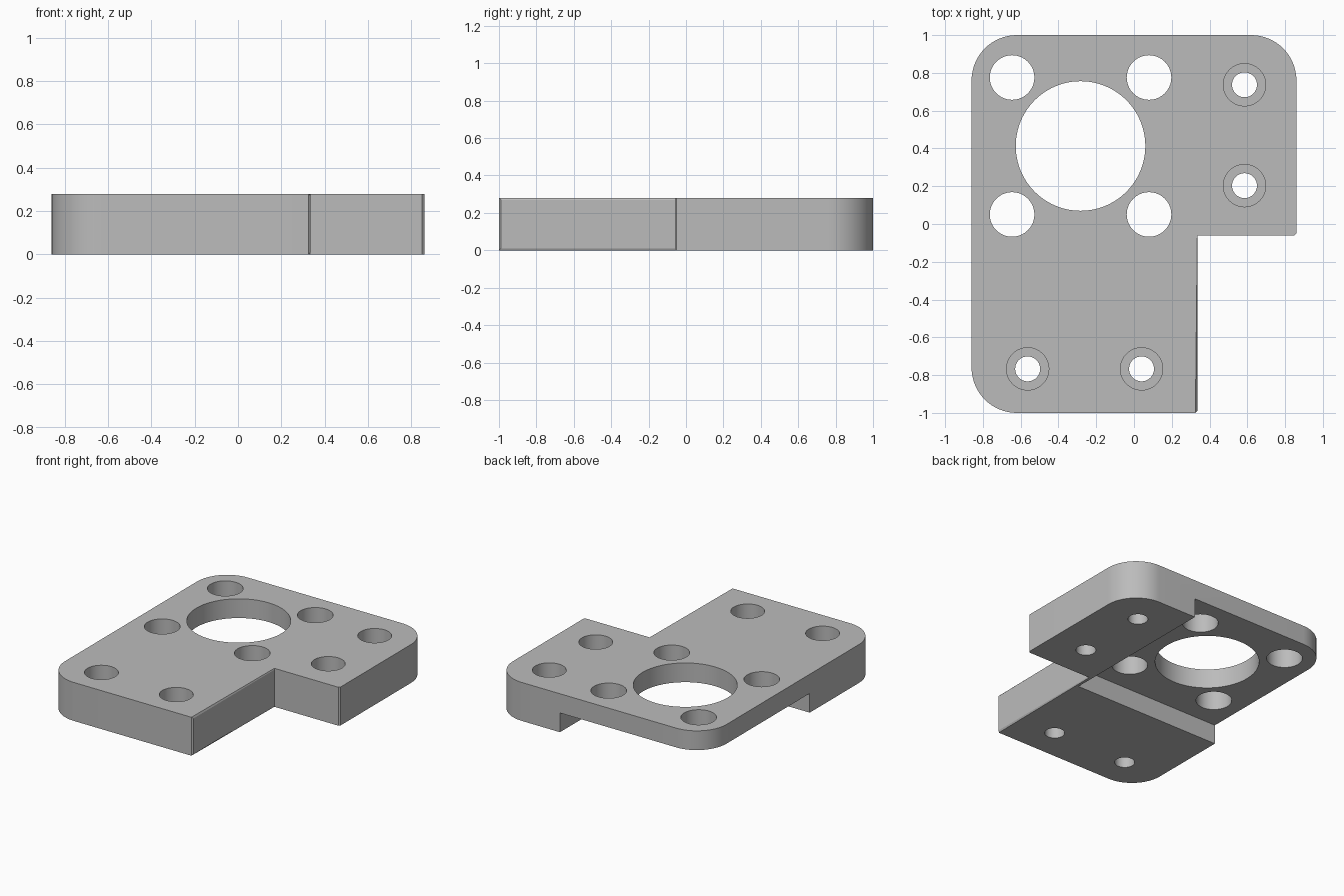
import bpy, bmesh, math

if "Cube" in bpy.data.objects:
    bpy.data.objects.remove(bpy.data.objects["Cube"])

W, H = 0.86, 0.28          # half width, plate thickness
R = 0.24                   # large corner radius
STEP_X, STEP_Y = 0.335, -0.06
CX, CY = -0.283, 0.413     # motor bore centre

grey = bpy.data.materials.new("grey metal")
grey.diffuse_color = (0.5, 0.5, 0.5, 1)
grey.use_nodes = True
grey.node_tree.nodes["Principled BSDF"].inputs["Base Color"].default_value = grey.diffuse_color


def corner(cx, cy, start, n=16):
    """Quarter arc, anticlockwise from the start angle."""
    return [(cx + R * math.cos(a), cy + R * math.sin(a))
            for a in (math.radians(start + 90 * i / n) for i in range(n + 1))]


def prism(name, outline, z0, z1):
    bm = bmesh.new()
    face = bm.faces.new([bm.verts.new((x, y, z0)) for x, y in outline])
    top = bmesh.ops.extrude_face_region(bm, geom=[face])["geom"]
    bmesh.ops.translate(bm, vec=(0, 0, z1 - z0),
                        verts=[v for v in top if isinstance(v, bmesh.types.BMVert)])
    bmesh.ops.recalc_face_normals(bm, faces=bm.faces)
    mesh = bpy.data.meshes.new(name)
    bm.to_mesh(mesh)
    bm.free()
    ob = bpy.data.objects.new(name, mesh)
    bpy.context.collection.objects.link(ob)
    mesh.materials.append(grey)
    return ob


def circle(x, y, r, n=64):
    return [(x + r * math.cos(2 * math.pi * i / n),
             y + r * math.sin(2 * math.pi * i / n)) for i in range(n)]


# L-shaped plate with three rounded corners
outline = (corner(W - R, 1 - R, 0) + corner(-W + R, 1 - R, 90) + corner(-W + R, -1 + R, 180)
           + [(STEP_X, -1), (STEP_X, STEP_Y), (W - 0.01, STEP_Y), (W, STEP_Y + 0.01)])
plate = prism("mounting_plate", outline, 0, H)

# Small chamfer around the outer edges of the step's side face
bm = bmesh.new()
bm.from_mesh(plate.data)
edges = [e for e in bm.edges
         if all(abs(v.co.x - STEP_X) < 1e-4 for v in e.verts)
         and min(v.co.y for v in e.verts) < -0.9]
bmesh.ops.bevel(bm, geom=edges, offset=0.01, segments=1, affect='EDGES')
bm.to_mesh(plate.data)
bm.free()

# Cutters: motor recess below, bore, bolt holes, counterbored screw holes
cutters = [
    prism("motor_recess_cutter", [(-1.2, -0.195), (0.315, -0.195), (0.315, 1.2), (-1.2, 1.2)], -0.1, 0.14),
    prism("motor_bore_cutter", circle(CX, CY, 0.343, 96), -0.2, 0.5),
]
for sx in (-1, 1):
    for sy in (-1, 1):
        cutters.append(prism("bolt_hole_cutter",
                             circle(CX + sx * 0.3625, CY + sy * 0.3625, 0.118), -0.2, 0.5))
for x, y in ((0.585, 0.737), (0.585, 0.203), (-0.563, -0.767), (0.04, -0.767)):
    cutters.append(prism("screw_hole_cutter", circle(x, y, 0.066, 48), -0.2, 0.5))
    cutters.append(prism("counterbore_cutter", circle(x, y, 0.112), 0.13, 0.5))

bpy.context.view_layer.objects.active = plate
plate.select_set(True)
for c in cutters:
    mod = plate.modifiers.new("cut", 'BOOLEAN')
    mod.operation = 'DIFFERENCE'
    mod.solver = 'EXACT'
    mod.object = c
    bpy.ops.object.modifier_apply(modifier=mod.name)
for c in cutters:
    bpy.data.objects.remove(c, do_unlink=True)

bpy.ops.object.select_all(action='DESELECT')
plate.select_set(True)
bpy.ops.object.shade_smooth_by_angle(angle=math.radians(25))
